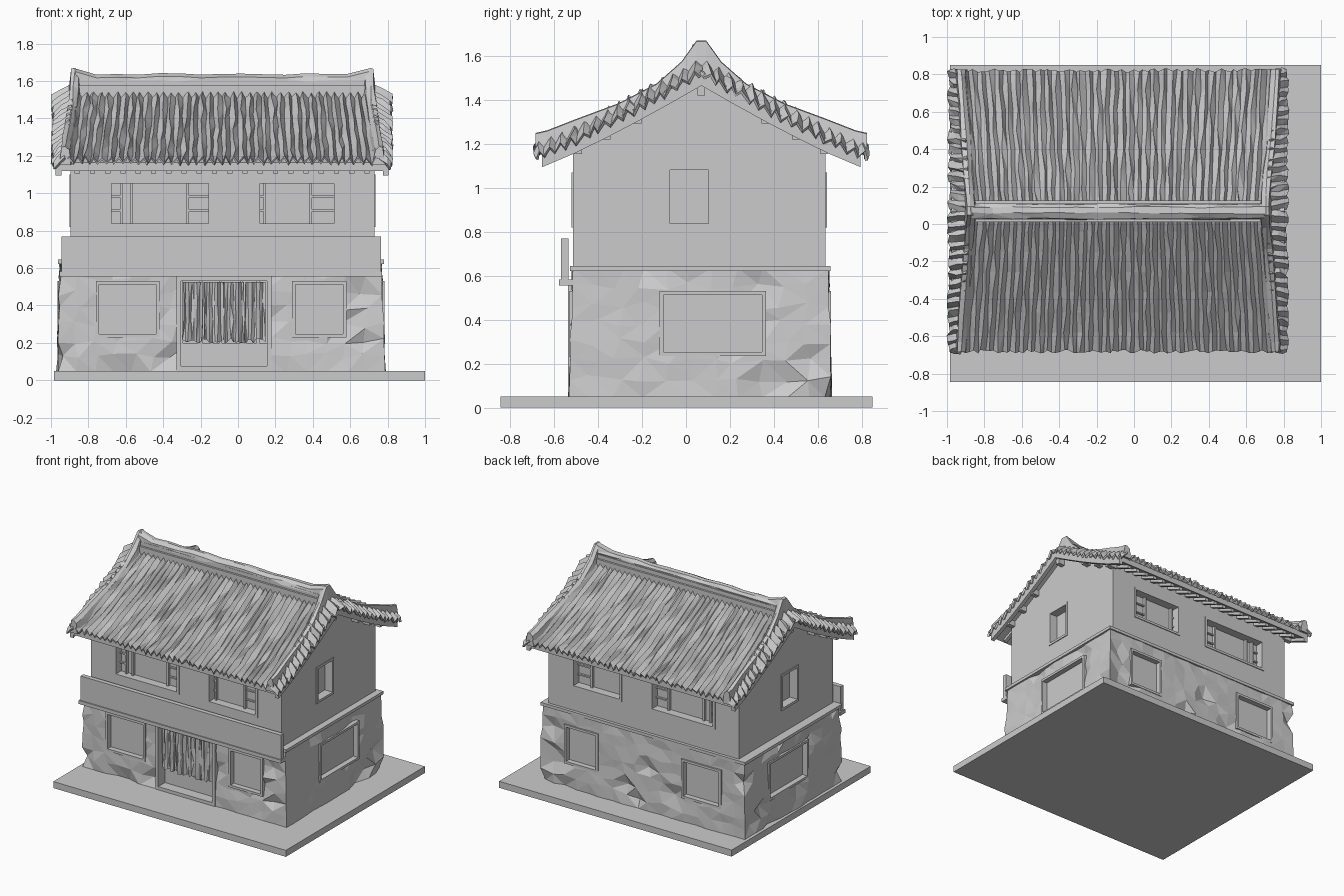
import bpy, bmesh, random
from math import sin

if "Cube" in bpy.data.objects:
    bpy.data.objects.remove(bpy.data.objects["Cube"])

random.seed(7)
R = random.uniform
CX, CY, HALF = -0.085, 0.07, 0.755        # roof centre and half depth


def make(name, verts, faces, tri=False):
    me = bpy.data.meshes.new(name)
    me.from_pydata(verts, [], faces)
    bm = bmesh.new()
    bm.from_mesh(me)
    bmesh.ops.recalc_face_normals(bm, faces=bm.faces)
    if tri:
        bmesh.ops.triangulate(bm, faces=bm.faces)
    bm.to_mesh(me)
    bm.free()
    ob = bpy.data.objects.new(name, me)
    bpy.context.collection.objects.link(ob)
    return ob


def loft(name, rings, tri=False):
    n, m = len(rings[0]), len(rings)
    faces = [(a*n+i, a*n+(i+1) % n, (a+1)*n+(i+1) % n, (a+1)*n+i) for a in range(m-1) for i in range(n)]
    faces += [tuple(range(n)), tuple(range((m-1)*n, m*n))]
    return make(name, [v for r in rings for v in r], faces, tri)


def box(name, x0, x1, y0, y1, z0, z1):
    return loft(name, [[(x0, y0, z), (x1, y0, z), (x1, y1, z), (x0, y1, z)] for z in (z0, z1)])


def sheet(name, f, nu, nv, thick=0.02):
    verts = [f(i, j) for i in range(nu) for j in range(nv)]
    faces = [(i*nv+j, (i+1)*nv+j, (i+1)*nv+j+1, i*nv+j+1) for i in range(nu-1) for j in range(nv-1)]
    ob = make(name, verts, faces, True)
    mod = ob.modifiers.new("thickness", 'SOLIDIFY')
    mod.thickness, mod.offset = thick, 0
    return ob


def zs(y):                                 # roof surface height
    t = min(abs(y-CY)/HALF, 1)
    return 1.17 + 0.38*(1-t)**1.15


# box laid on a wall: u along the wall, z up, d outward
PLANES = {'low': dict(front=-0.525, back=0.655, left=-0.958, right=0.776),
          'up': dict(front=-0.515, back=0.635, left=-0.895, right=0.73)}


def wall_box(name, lvl, face, u0, u1, z0, z1, d0, d1):
    s = -1 if face in ('front', 'left') else 1
    a, b = sorted((PLANES[lvl][face]+s*d0, PLANES[lvl][face]+s*d1))
    if face in ('front', 'back'):
        return box(name, u0, u1, a, b, z0, z1)
    return box(name, a, b, u0, u1, z0, z1)


def cut(target, cutters):
    bpy.context.view_layer.objects.active = target
    for c in cutters:
        m = target.modifiers.new("cut", 'BOOLEAN')
        m.operation, m.object, m.solver = 'DIFFERENCE', c, 'EXACT'
        bpy.ops.object.modifier_apply(modifier=m.name)
        bpy.data.objects.remove(c)


# plinth
box("base_slab", -0.985, 1.0, -0.845, 0.85, 0, 0.05)

# rough stone ground floor: jittered rings with random dents
rings = []
NX, NY, NZ = 17, 11, 7
for k in range(NZ+1):
    q = k/NZ
    x0, x1, y0, y1 = -0.968+.015*q, 0.786-.018*q, -0.532+.015*q, 0.662-.012*q
    loop = [(i/NX, 0) for i in range(NX)] + [(1, i/NY) for i in range(NY)]
    loop += [(1-i/NX, 1) for i in range(NX)] + [(0, 1-i/NY) for i in range(NY)]
    ring = []
    for u, v in loop:
        d = -0.03 if R(0, 1) < 0.1 else R(-0.008, 0.005)
        ju, jv = (R(-.02, .02) if 0 < u < 1 else 0), (R(-.025, .025) if 0 < v < 1 else 0)
        du = d if u == 1 else -d if u == 0 else 0
        dv = d if v == 1 else -d if v == 0 else 0
        jz = R(-.02, .02) if 0 < k < NZ else 0
        ring.append((x0+(x1-x0)*u+ju+du, y0+(y1-y0)*v+jv+dv, 0.045+0.59*q+jz))
    rings.append(ring)
stone = loft("stone_ground_floor", rings, True)

# plastered upper floor with gables
yz = [(-0.515, 0.62), (0.635, 0.62)] + [(y, zs(y)-0.05) for y in (0.635, 0.45, 0.25, CY, -0.12, -0.32, -0.515)]
plaster = loft("plaster_upper_floor", [[(x, y, z) for y, z in yz] for x in (-0.895, 0.73)])


def window(lvl, face, u0, u1, z0, z1, depth, lattice):
    n = f"{lvl}_{face}_window"
    body = stone if lvl == 'low' else plaster
    cut(body, [wall_box("cutter", lvl, face, u0, u1, z0, z1, -depth, 0.08)])
    w = 0.018
    for a, b, c, d in ((u0, u0+w, z0, z1), (u1-w, u1, z0, z1), (u0+w, u1-w, z0, z0+w), (u0+w, u1-w, z1-w, z1)):
        wall_box(n+"_frame", lvl, face, a, b, c, d, -depth-.005, 0.006)
    if lattice:                            # sliding lattice panels at the sides
        L = u1-u0
        for f in lattice:
            wall_box(n+"_bar", lvl, face, u0+f*L-.007, u0+f*L+.007, z0+w, z1-w, -depth-.005, -depth+.022)
        for z in (z0+(z1-z0)*.35, z0+(z1-z0)*.65):
            wall_box(n+"_rail", lvl, face, u0+w, u0+lattice[0]*L, z-.005, z+.005, -depth-.005, -depth+.015)
            wall_box(n+"_rail", lvl, face, u0+lattice[-1]*L, u1-w, z-.005, z+.005, -depth-.005, -depth+.015)


# windows
for face in ('front', 'back'):
    window('low', face, -0.76, -0.42, 0.23, 0.53, 0.035, ())
    window('low', face, 0.29, 0.58, 0.23, 0.53, 0.035, ())
    window('up', face, -0.695, -0.14, 0.82, 1.07, 0.06, (.13, .23, .77))
    window('up', face, 0.10, 0.53, 0.82, 1.07, 0.06, (.1, .67))
for face in ('left', 'right'):
    window('low', face, -0.12, 0.365, 0.235, 0.53, 0.035, ())
    window('up', face, -0.09, 0.12, 0.82, 1.10, 0.06, ())

# entrance: recess, frame, door leaves and hanging cloth
cut(stone, [wall_box("cutter", 'low', 'front', -0.33, 0.18, 0.055, 0.555, -0.09, 0.08)])
for a, b, c, d in ((-.33, -.305, .05, .56), (.155, .18, .05, .56), (-.33, .18, .53, .56), (-.33, .18, .05, .075)):
    wall_box("door_frame", 'low', 'front', a, b, c, d, -0.095, 0.012)
for a, b in ((-.305, -.07), (-.08, .155)):
    wall_box("door_leaf", 'low', 'front', a, b, 0.07, 0.2, -0.095, -0.07)
for a in (-.31, -.205, -.1, .01, .1):
    wall_box("door_mullion", 'low', 'front', a, a+.015, .2, .53, -0.095, -0.065)
for k in range(4):
    u = -0.295+k*0.112
    sheet("door_curtain", lambda i, j: (u+i*.015+R(-.003, .003), -0.5+.012*sin(i*2.2)+R(-.006, .006),
                                        .525-j*.1-(R(0, .03) if j == 3 else 0)), 8, 4, 0.008)

# cornice, front ledge and board
box("cornice", -0.963, 0.78, -0.527, 0.658, 0.622, 0.645)
box("front_ledge", -0.955, 0.77, -0.578, -0.515, 0.555, 0.582)
box("front_board", -0.945, 0.765, -0.57, -0.535, 0.58, 0.77)

# roof deck and barge boards
ts = [1, .8, .6, .4, .2, 0]
ys = [CY-HALF*.96*t for t in ts] + [CY+HALF*.96*t for t in ts[-2::-1]]


def deck(name, x0, x1, top, bottom):
    prof = [(y, zs(y)-top) for y in ys] + [(y, zs(y)-bottom) for y in reversed(ys)]
    return loft(name, [[(x, y, z) for y, z in prof] for x in (x0, x1)])


deck("roof_deck", -0.96, 0.79, 0.015, 0.06)
for s in (-1, 1):
    x = CX + s*0.875
    deck("barge_board", x-.015, x+.015, 0.02, 0.085)


def half_w(t):
    return 0.785 + 0.055*t


# ribbed tile slopes
NR = 76
for s in (-1, 1):
    def tile(i, j):
        t = j/7
        y = CY + s*(HALF*t + (R(-.015, 0.005) if j == 7 else 0))
        x = CX + (2*i/NR-1)*half_w(t) + R(-.007, .007)
        return (x, y, zs(y) + (0.018 if i % 2 else -0.014) + R(-.006, .006))
    sheet("tile_slope", tile, NR+1, 8, 0.014)

    # verge tiles turned outward over each gable
    for e in (-1, 1):
        def verge(i, j):
            t, w = i/30, j/2
            up = i % 2
            y = CY + s*min(HALF*(t+0.015*w), HALF) + R(-.008, .008)
            x = CX + e*(half_w(t) + w*(0.913-half_w(t)) - (R(0, .022) if j == 2 else 0))
            return (x, y, zs(y) + .03 - .06*w + (.018 if up else -.016) + R(-.006, .006))
        sheet("verge_tiles", verge, 31, 3, 0.016)

    # rafter ends under the eaves
    y0, y1 = CY+s*0.52, CY+s*0.70
    for k in range(20):
        x = -0.86 + k*0.0816
        loft("rafter_end", [[(x+a, y, zs(y)+b) for a, b in ((-.014, -.082), (.014, -.082), (.014, -.05), (-.014, -.05))]
                            for y in (y0, y1)])

# purlin ends under the verges
for e in (-1, 1):
    a, b = sorted((CX+e*0.79, CX+e*0.87))
    for dy in (-.56, -.43, -.29, 0, .29, .43, .56):
        z = zs(CY+dy)
        box("purlin_end", a, b, CY+dy-.017, CY+dy+.017, z-(.13 if dy == 0 else .095), z-.05)

# descending ridges, upswept at the apex
HIP = [(1, 1.25), (.93, 1.262), (.75, 1.315), (.5, 1.385), (.27, 1.475), (.12, 1.575), (.03, 1.67)]
path = [(CY-HALF*t, z) for t, z in HIP] + [(CY+HALF*t, z) for t, z in reversed(HIP)]
for e in (-1, 1):
    rings = []
    for y, z in path:
        h = half_w(min(abs(y-CY)/HALF, 1))
        sec = [(-.035, zs(y)-.02), (-.02, z-.02), (0, z), (.022, z-.004), (.035, zs(y)-.02)]
        rings.append([(CX+e*(h+a+R(-.005, .005)), y, b) for a, b in sec])
    loft("descending_ridge", rings, True)

# main ridge: stepped base and irregular cap
box("ridge_base", CX-.77, CX+.77, CY-.06, CY+.055, 1.50, 1.575)
box("ridge_course", CX-.77, CX+.77, CY-.045, CY+.04, 1.57, 1.605)
rings = []
for k in range(15):
    x = CX - .785 + k*1.57/14
    up = 0.03 if k in (0, 14) else R(-.006, .006)
    sec = [(-.045, 1.595), (-.04, 1.62+up), (-.012, 1.637+up), (.02, 1.634+up), (.035, 1.615), (.035, 1.595)]
    rings.append([(x, CY+a+R(-.005, .005), b) for a, b in sec])
loft("ridge_cap", rings, True)
